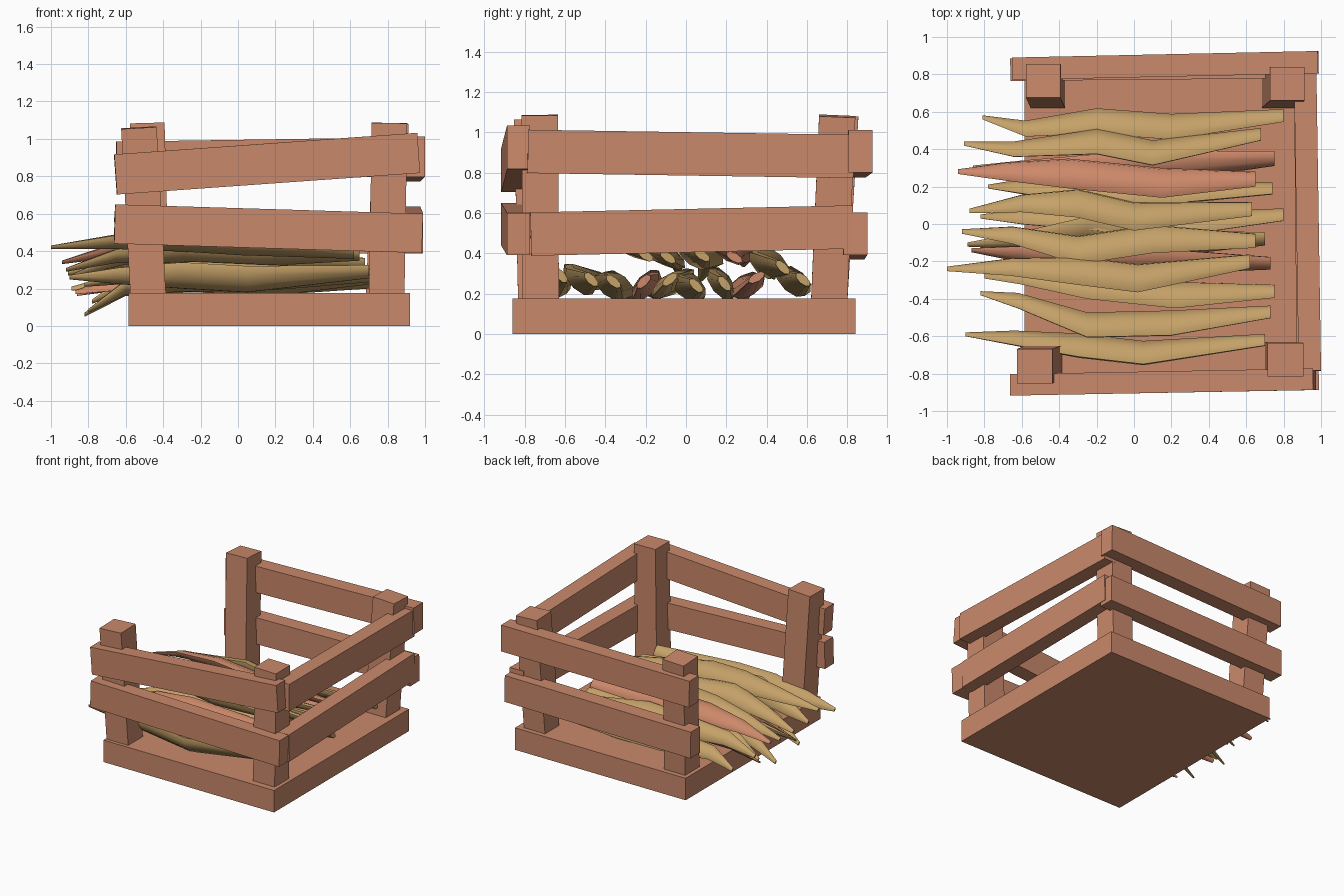
import bpy, bmesh, math
from mathutils import Vector


def material(name, rgb):
    m = bpy.data.materials.new(name)
    m.diffuse_color = (*rgb, 1)
    return m


WOOD = material("reddish wood", (0.59, 0.25, 0.147))
TAN = material("tan root", (0.56, 0.36, 0.14))
PINK = material("pink root", (0.61, 0.25, 0.145))


def loft(name, rings, mat, smooth=False):
    """Skin a list of equal-length rings and cap both ends."""
    bm = bmesh.new()
    vs = [[bm.verts.new(p) for p in r] for r in rings]
    n = len(vs[0])
    for a, b in zip(vs, vs[1:]):
        for i in range(n):
            j = (i + 1) % n
            bm.faces.new((a[i], a[j], b[j], b[i]))
    bm.faces.new(vs[0])
    bm.faces.new(vs[-1])
    bmesh.ops.recalc_face_normals(bm, faces=bm.faces)
    me = bpy.data.meshes.new(name)
    bm.to_mesh(me)
    bm.free()
    me.materials.append(mat)
    ob = bpy.data.objects.new(name, me)
    bpy.context.collection.objects.link(ob)
    if smooth:
        bpy.ops.object.select_all(action='DESELECT')
        ob.select_set(True)
        bpy.context.view_layer.objects.active = ob
        bpy.ops.object.shade_smooth_by_angle(angle=math.radians(50))
    return ob


def beam(name, p, q, w, h):
    """Rectangular plank from p to q, square-cut at both ends."""
    p, q = Vector(p), Vector(q)
    d = (q - p).normalized()
    ref = Vector((0, 1, 0)) if abs(d.z) > 0.7 else Vector((0, 0, 1))
    side = d.cross(ref).normalized() * w / 2
    up = side.cross(d).normalized() * h / 2
    loft(name, [[c + side * s + up * t for s, t in ((-1, -1), (1, -1), (1, 1), (-1, 1))]
                for c in (p, q)], WOOD)


def root(name, pts, tilt, mat, long=0.092, short=0.043):
    """Bent, flattened, tapering root: point at the first entry, blunt at the last."""
    scale = [0.16, 0.62, 1.0, 1.0, 0.5]
    a = math.radians(tilt)
    rings = []
    for (x, y, z), s in zip(pts, scale):
        ring = []
        for k in range(8):
            t = math.tau * k / 8
            u, v = long * s * math.cos(t), short * s * math.sin(t)
            ring.append((x, y + u * math.cos(a) - v * math.sin(a),
                         z + u * math.sin(a) + v * math.cos(a)))
        rings.append(ring)
    loft(name, rings, mat, smooth=True)


# Base slab
beam("base", (-0.585, -0.01, 0.0875), (0.92, -0.01, 0.0875), 1.70, 0.175)

# Four slightly leaning corner posts
beam("front_left_post", (-0.48, -0.74, 0.16), (-0.53, -0.76, 1.06), 0.19, 0.185)
beam("front_right_post", (0.795, -0.72, 0.16), (0.81, -0.725, 1.085), 0.19, 0.18)
beam("back_left_post", (-0.46, 0.71, 0.16), (-0.485, 0.765, 1.08), 0.185, 0.18)
beam("back_right_post", (0.775, 0.71, 0.16), (0.82, 0.75, 1.08), 0.185, 0.18)

# Uneven rails on three sides (the left side is open)
beam("front_upper_rail", (-0.655, -0.86, 0.81), (0.965, -0.83, 0.925), 0.115, 0.215)
beam("front_lower_rail", (-0.66, -0.86, 0.545), (0.985, -0.83, 0.495), 0.115, 0.21)
beam("back_upper_rail", (-0.65, 0.83, 0.88), (0.985, 0.865, 0.905), 0.12, 0.21)
beam("back_lower_rail", (-0.66, 0.825, 0.475), (0.97, 0.84, 0.497), 0.12, 0.21)
beam("right_upper_rail", (0.94, -0.785, 0.905), (0.915, 0.83, 0.88), 0.12, 0.215)
beam("right_lower_rail", (0.93, -0.77, 0.495), (0.915, 0.83, 0.53), 0.12, 0.215)

# Upper layer of roots: path in plan, then tip, body and end height, tilt, colour
xs_upper = [
    ((-0.81, 0.57), (-0.58, 0.51), (-0.20, 0.55), (0.20, 0.52), (0.80, 0.58), 0.20, 0.27, 0.27, -42, TAN),
    ((-0.91, 0.43), (-0.64, 0.40), (-0.20, 0.44), (0.10, 0.38), (0.68, 0.48), 0.28, 0.36, 0.33, -45, TAN),
    ((-0.94, 0.28), (-0.68, 0.28), (-0.35, 0.27), (0.15, 0.22), (0.65, 0.24), 0.34, 0.42, 0.38, -30, PINK),
    ((-0.88, 0.07), (-0.60, 0.11), (-0.30, 0.11), (0.00, 0.04), (0.63, 0.08), 0.27, 0.40, 0.39, -35, TAN),
    ((-0.92, -0.04), (-0.65, -0.06), (-0.30, -0.14), (0.10, -0.08), (0.65, -0.09), 0.30, 0.40, 0.38, -35, TAN),
    ((-1.00, -0.24), (-0.66, -0.23), (-0.30, -0.25), (0.02, -0.29), (0.62, -0.20), 0.42, 0.46, 0.39, -35, TAN),
    ((-0.82, -0.37), (-0.62, -0.41), (-0.25, -0.54), (0.20, -0.53), (0.73, -0.47), 0.22, 0.28, 0.27, -45, TAN),
    ((-0.90, -0.59), (-0.64, -0.61), (-0.30, -0.65), (0.05, -0.69), (0.70, -0.62), 0.26, 0.27, 0.29, -50, TAN),
]
# Lower layer, drooping over the open edge
xs_lower = [
    ((-0.80, -0.28), (-0.60, -0.28), (-0.25, -0.33), (0.22, -0.38), (0.75, -0.36), 0.08, 0.25, 0.26, -40, TAN),
    ((-0.87, -0.14), (-0.62, -0.16), (-0.30, -0.20), (0.15, -0.20), (0.73, -0.21), 0.18, 0.25, 0.26, 45, PINK),
    ((-0.89, -0.11), (-0.62, -0.09), (-0.25, -0.03), (0.20, -0.10), (0.70, -0.08), 0.20, 0.26, 0.27, 40, TAN),
    ((-0.82, 0.04), (-0.60, 0.04), (-0.20, 0.03), (0.15, -0.01), (0.80, 0.05), 0.06, 0.25, 0.24, -45, TAN),
    ((-0.78, 0.20), (-0.60, 0.20), (-0.25, 0.18), (0.20, 0.17), (0.74, 0.19), 0.13, 0.26, 0.25, -50, TAN),
    ((-0.86, 0.30), (-0.60, 0.29), (-0.25, 0.29), (0.20, 0.31), (0.75, 0.35), 0.17, 0.25, 0.28, 30, PINK),
]
for layer, rows in (("upper", xs_upper), ("lower", xs_lower)):
    for i, (*path, tip, body, end, tilt, mat) in enumerate(rows):
        zs = (tip, tip + (body - tip) * 0.75, body, body - 0.02, end)
        root(f"{layer}_root_{i + 1}", [(x, y, z) for (x, y), z in zip(path, zs)], tilt, mat)
